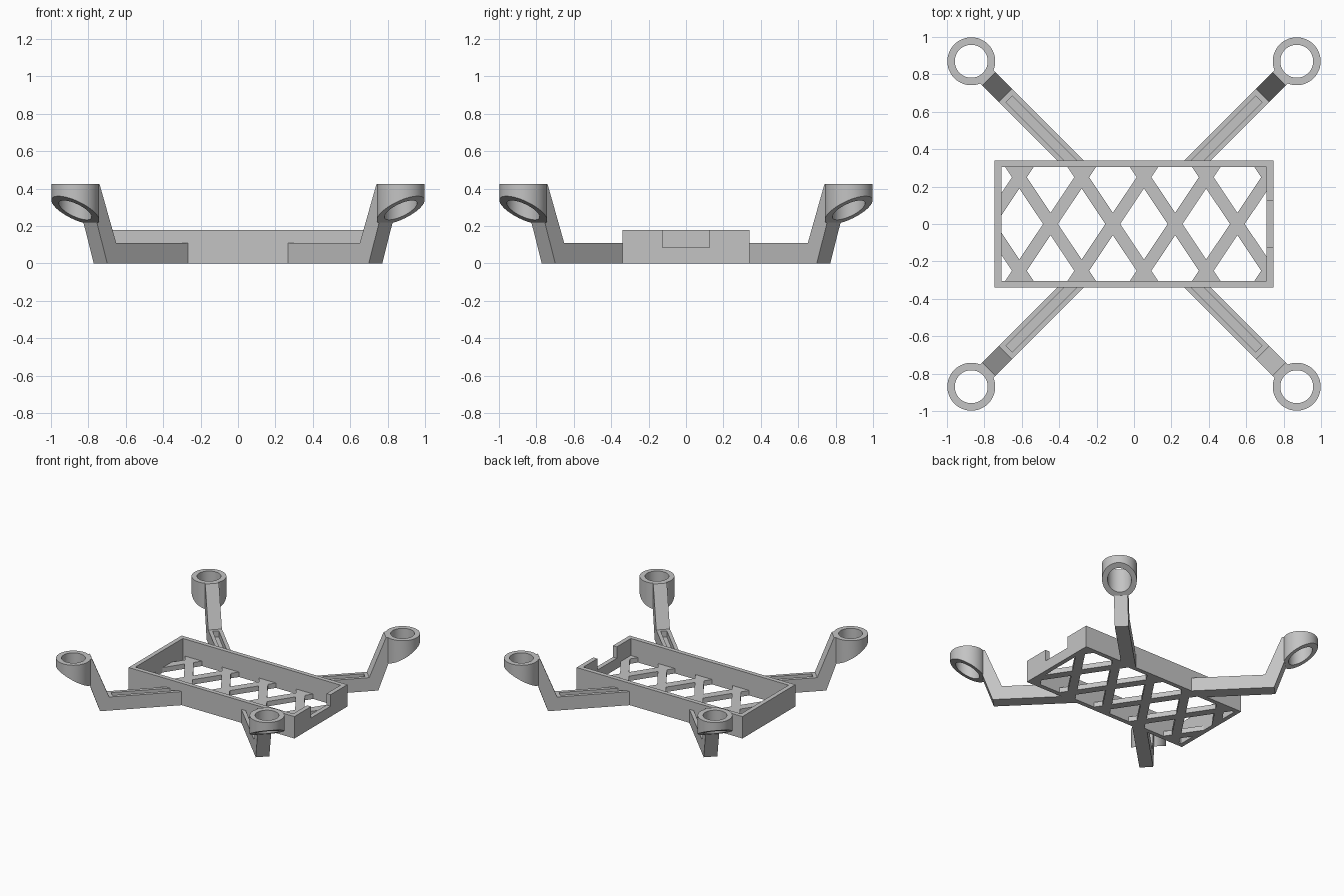
import bpy, bmesh, math

cube = bpy.data.objects.get("Cube")
if cube:
    bpy.data.objects.remove(cube, do_unlink=True)

grey = bpy.data.materials.new("light grey plastic")
grey.use_nodes = True
COLOUR = (0.55, 0.55, 0.55, 1)
grey.diffuse_color = COLOUR
grey.node_tree.nodes["Principled BSDF"].inputs["Base Color"].default_value = COLOUR

R2 = math.sqrt(2)
LENGTH, WIDTH, HEIGHT, WALL = 0.745, 0.34, 0.178, 0.036
FLOOR = 0.04
MOTOR_R = 0.87 * R2          # distance of ring centre along the diagonal
OUTER, INNER = 0.128, 0.088  # ring radii


def finish(name, bm):
    bmesh.ops.recalc_face_normals(bm, faces=bm.faces)
    mesh = bpy.data.meshes.new(name)
    bm.to_mesh(mesh)
    bm.free()
    mesh.materials.append(grey)
    obj = bpy.data.objects.new(name, mesh)
    bpy.context.collection.objects.link(obj)
    return obj


def add_prism(bm, bottom, top):
    """Solid between two matching loops of points."""
    a = [bm.verts.new(p) for p in bottom]
    b = [bm.verts.new(p) for p in top]
    bm.faces.new(a)
    bm.faces.new(b)
    for i in range(len(a)):
        j = (i + 1) % len(a)
        bm.faces.new((a[i], a[j], b[j], b[i]))


def add_slab(bm, outline, z0, z1):
    add_prism(bm, [(x, y, z0) for x, y in outline], [(x, y, z1) for x, y in outline])


def rect(x0, x1, y0, y1):
    return [(x0, y0), (x1, y0), (x1, y1), (x0, y1)]


def slab(name, outline, z0, z1):
    bm = bmesh.new()
    add_slab(bm, outline, z0, z1)
    return finish(name, bm)


def cut(obj, cutter):
    """Subtract the cutter, bake the result and remove the cutter."""
    cutter.hide_render = True
    mod = obj.modifiers.new("cut", "BOOLEAN")
    mod.operation, mod.solver, mod.object = "DIFFERENCE", "EXACT", cutter
    bpy.context.view_layer.update()
    deps = bpy.context.evaluated_depsgraph_get()
    baked = bpy.data.meshes.new_from_object(obj.evaluated_get(deps))
    obj.modifiers.clear()
    obj.data = baked
    bpy.data.objects.remove(cutter, do_unlink=True)


# Tray walls, with a cable notch in the left end
ix, iy = LENGTH - WALL, WIDTH - WALL
walls = slab("tray_walls", rect(-LENGTH, LENGTH, -WIDTH, WIDTH), 0, HEIGHT)
cut(walls, slab("cavity", rect(-ix, ix, -iy, iy), -0.1, 0.3))
cut(walls, slab("notch", rect(0.6, 0.9, -0.125, 0.125), 0.085, 0.3))

# Lattice floor: a plate with staggered diamond holes
floor = slab("lattice_floor", rect(-ix, ix, -iy, iy), 0, FLOOR)
bm = bmesh.new()
STEP, HX, HY = 0.333, 0.127, 0.19
for row, start in ((-0.25, 0.22), (0, 0.053), (0.25, 0.22)):
    for k in range(-3, 3):
        cx = start + k * STEP
        add_slab(bm, [(cx + HX, row), (cx, row + HY), (cx - HX, row), (cx, row - HY)],
                 -0.1, 0.1)
cut(floor, finish("diamonds", bm))


# Arms and motor rings at the four corners
def build_arm(name, sx, sy):
    def place(r, t, z):
        return (sx * (r - t) / R2, sy * (r + t) / R2, z)

    # Bent side profile; the inner end is trimmed to the tray wall
    root = (WIDTH - 0.01) * R2
    half = 0.051
    profile = [(None, 0), (1.04, 0), (1.117, 0.217), (1.128, 0.235),
               (1.128, 0.425), (1.098, 0.425), (0.972, 0.11), (None, 0.11)]

    def side(t):
        return [place(root - t if r is None else r, t, z) for r, z in profile]

    bm = bmesh.new()
    add_prism(bm, side(-half), side(half))
    arm = finish(name + "_arm", bm)

    # Shallow groove along the top of the flat part
    bm = bmesh.new()
    corners = [(0.35, -0.023), (0.945, -0.023), (0.945, 0.023), (0.35, 0.023)]
    add_prism(bm, [place(r, t, 0.06) for r, t in corners],
              [place(r, t, 0.2) for r, t in corners])
    cut(arm, finish("groove", bm))

    # Motor ring, sliced obliquely underneath
    bm = bmesh.new()
    n = 64
    loops = []
    for radius, top in ((OUTER, False), (OUTER, True), (INNER, True), (INNER, False)):
        loop = []
        for i in range(n):
            a = 2 * math.pi * i / n
            dr, t = radius * math.cos(a), radius * math.sin(a)
            z = 0.425 if top else 0.21 + 0.586 * (OUTER + dr)
            loop.append(bm.verts.new(place(MOTOR_R + dr, t, z)))
        loops.append(loop)
    for k in range(4):
        p, q = loops[k], loops[(k + 1) % 4]
        for i in range(n):
            j = (i + 1) % n
            bm.faces.new((p[i], p[j], q[j], q[i]))
    ring = finish(name + "_motor_ring", bm)
    bpy.ops.object.select_all(action="DESELECT")
    ring.select_set(True)
    bpy.context.view_layer.objects.active = ring
    bpy.ops.object.shade_smooth_by_angle(angle=math.radians(30))


for sx, side_name in ((1, "left"), (-1, "right")):
    for sy, end_name in ((-1, "front"), (1, "back")):
        build_arm(end_name + "_" + side_name, sx, sy)
